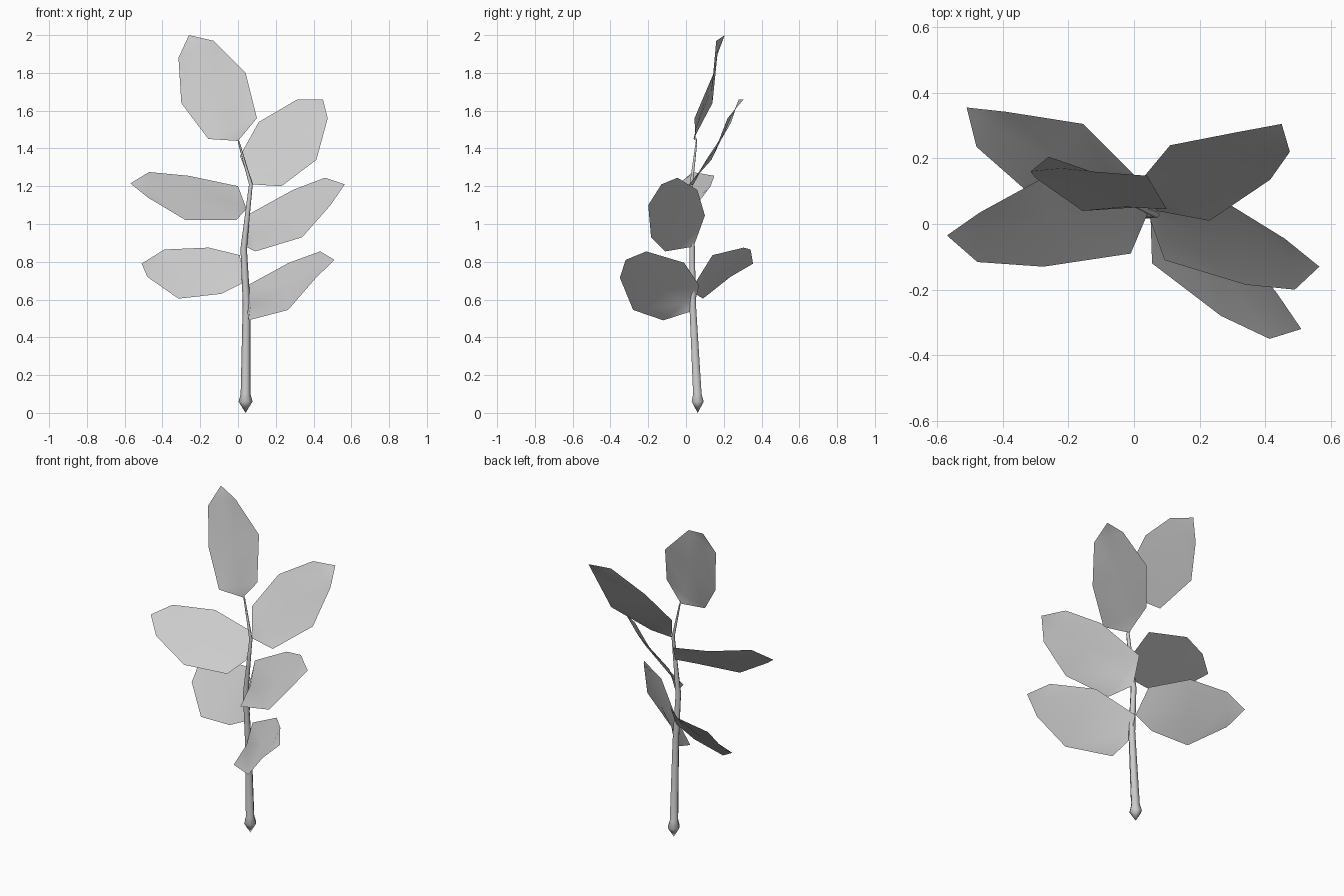
import bpy, math
from mathutils import Vector


def make_object(name, verts, faces):
    mesh = bpy.data.meshes.new(name)
    mesh.from_pydata(verts, [], faces)
    mesh.update()
    for p in mesh.polygons:
        p.use_smooth = True
    ob = bpy.data.objects.new(name, mesh)
    bpy.context.collection.objects.link(ob)
    return ob


# Stem: tapered tube through (x, y, z, radius) stations, closed by points
def make_stem(stations, sides=6):
    verts, faces = [], []
    for x, y, z, r in stations[1:-1]:
        for i in range(sides):
            a = 2 * math.pi * i / sides
            verts.append((x + r * math.cos(a), y + r * math.sin(a), z))
    rings = len(stations) - 2
    for k in range(rings - 1):
        for i in range(sides):
            j = (i + 1) % sides
            a, b = k * sides, (k + 1) * sides
            faces.append((a + i, a + j, b + j, b + i))
    lo, hi = len(verts), len(verts) + 1
    verts += [stations[0][:3], stations[-1][:3]]
    top = (rings - 1) * sides
    for i in range(sides):
        j = (i + 1) % sides
        faces.append((j, i, lo))
        faces.append((top + i, top + j, hi))
    return make_object("stem", verts, faces)


# Leaf: base, tip and three edge points per side, folded along a midrib
def make_leaf(name, base, tip, side_a, side_b):
    base, tip = Vector(base), Vector(tip)
    a = [Vector(p) for p in side_a]
    b = [Vector(p) for p in side_b]
    axis = tip - base
    rib = []
    for p, q in zip(a, b):
        mid = (p + q) / 2
        t = (mid - base).dot(axis) / axis.length_squared
        rib.append(mid.lerp(base + axis * t, 0.4))
    # keep the visible side facing the front
    if axis.cross(b[1] - a[1]).y < 0:
        a, b = b, a
    verts = [base, tip] + a + rib + b      # a: 2-4, rib: 5-7, b: 8-10
    faces = [(0, 5, 2), (0, 8, 5), (4, 7, 1), (7, 10, 1)]
    for i in (0, 1):
        faces.append((2 + i, 5 + i, 6 + i, 3 + i))
        faces.append((5 + i, 8 + i, 9 + i, 6 + i))
    return make_object(name, verts, faces)


make_stem([
    (0.04, 0.062, 0.0, 0), (0.04, 0.062, 0.06, 0.037), (0.04, 0.06, 0.10, 0.026),
    (0.045, 0.035, 0.58, 0.02), (0.03, 0.032, 0.87, 0.017),
    (0.05, 0.03, 1.05, 0.013), (0.068, 0.028, 1.21, 0.01),
    (0.005, 0.055, 1.43, 0.005), (0.0, 0.055, 1.46, 0),
])

make_leaf("top_leaf", (0.0, 0.05, 1.44), (-0.26, 0.205, 2.0),
          [(-0.157, 0.04, 1.45), (-0.30, 0.14, 1.64), (-0.315, 0.16, 1.88)],
          [(0.10, 0.045, 1.56), (0.04, 0.147, 1.80), (-0.13, 0.16, 1.97)])
make_leaf("upper_right_leaf", (0.07, 0.04, 1.21), (0.45, 0.305, 1.66),
          [(0.01, 0.12, 1.36), (0.11, 0.24, 1.54), (0.315, 0.28, 1.66)],
          [(0.23, 0.01, 1.20), (0.415, 0.135, 1.34), (0.475, 0.22, 1.56)])
make_leaf("middle_left_leaf", (0.045, 0.04, 1.08), (-0.57, -0.035, 1.215),
          [(0.0, 0.13, 1.20), (-0.26, 0.15, 1.255), (-0.47, 0.035, 1.275)],
          [(-0.01, -0.09, 1.02), (-0.276, -0.13, 1.02), (-0.477, -0.116, 1.14)])
make_leaf("middle_right_leaf", (0.04, 0.04, 0.88), (0.565, -0.13, 1.21),
          [(0.045, 0.10, 1.045), (0.29, 0.06, 1.18), (0.46, -0.045, 1.245)],
          [(0.093, -0.11, 0.855), (0.34, -0.185, 0.93), (0.49, -0.2, 1.10)])
make_leaf("lower_left_leaf", (0.03, 0.05, 0.69), (-0.51, 0.355, 0.79),
          [(0.01, 0.14, 0.835), (-0.155, 0.305, 0.875), (-0.39, 0.342, 0.865)],
          [(-0.09, 0.05, 0.63), (-0.315, 0.09, 0.605), (-0.48, 0.235, 0.72)])
make_leaf("lower_right_leaf", (0.05, 0.035, 0.54), (0.51, -0.32, 0.81),
          [(0.05, 0.07, 0.675), (0.27, -0.01, 0.795), (0.435, -0.21, 0.855)],
          [(0.055, -0.12, 0.49), (0.265, -0.28, 0.545), (0.413, -0.35, 0.715)])
